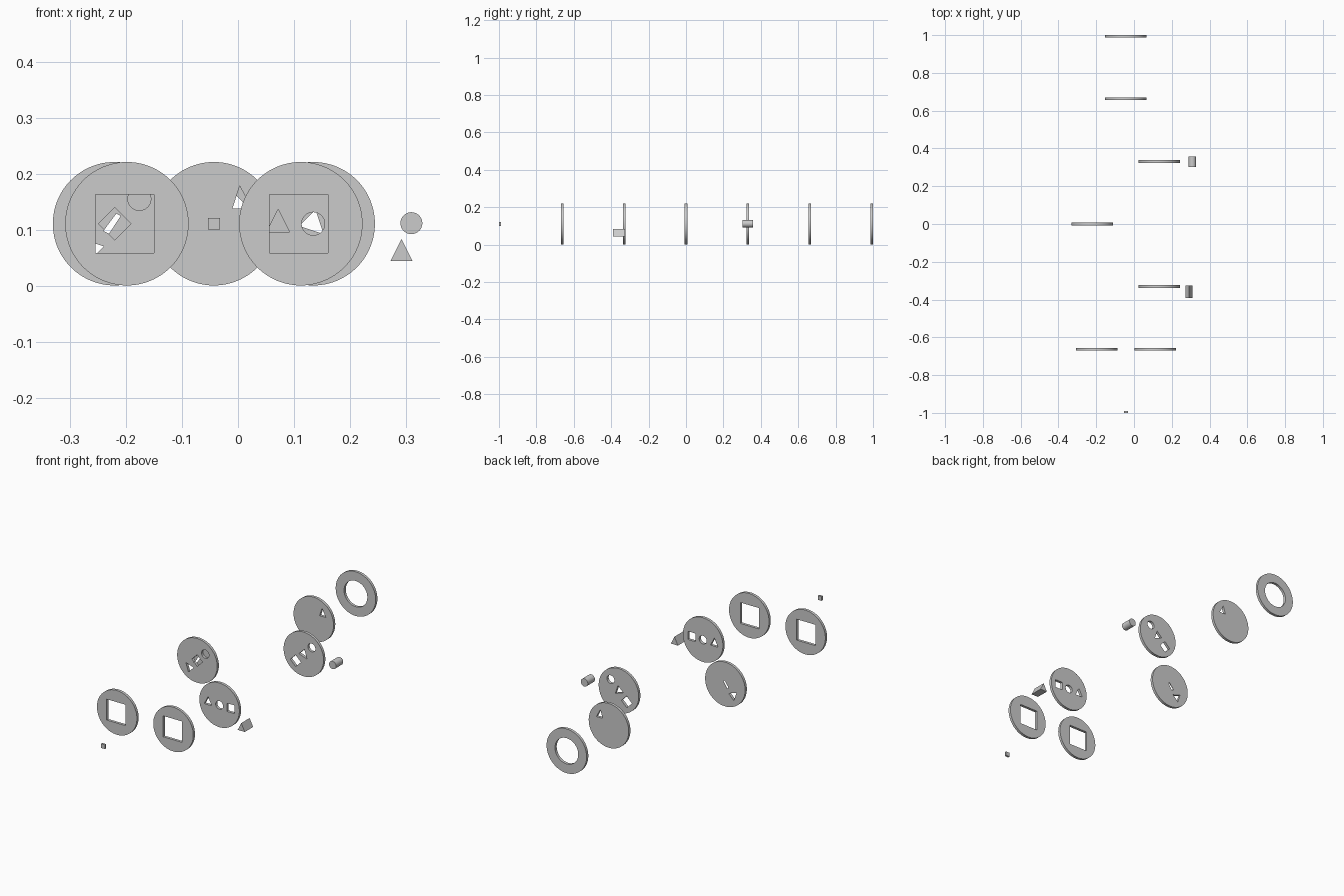
import bpy, bmesh
from math import sin, cos, pi, radians

if "Cube" in bpy.data.objects:
    bpy.data.objects.remove(bpy.data.objects["Cube"])

R, CZ, T = 0.11, 0.111, 0.0136     # disc radius, centre height, thickness
S, OFF = 0.0205, 0.0625            # hole half size, hole offset from disc centre


def circle(x, y, r, n=64):
    return [(x + r * cos(2 * pi * i / n), y + r * sin(2 * pi * i / n)) for i in range(n)]


def square(x, y, h):
    return [(x - h, y - h), (x + h, y - h), (x + h, y + h), (x - h, y + h)]


def triangle(x, y, h):
    return [(x - h, y - 0.73 * h), (x + h, y - 0.73 * h), (x, y + 1.27 * h)]


def turn(pts, deg):
    c, s = cos(radians(deg)), sin(radians(deg))
    return [(x * c - y * s, x * s + y * c) for x, y in pts]


def plate(name, loops, x, y, z=CZ, depth=T):
    """Extruded flat profile standing upright; inner loops become holes."""
    cu = bpy.data.curves.new(name, 'CURVE')
    cu.dimensions, cu.fill_mode, cu.extrude = '2D', 'BOTH', depth / 2
    for pts in loops:
        sp = cu.splines.new('POLY')
        sp.points.add(len(pts) - 1)
        for p, (px, py) in zip(sp.points, pts):
            p.co = (px, py, 0, 1)
        sp.use_cyclic_u = True
    tmp = bpy.data.objects.new(name, cu)
    bpy.context.collection.objects.link(tmp)
    bpy.context.view_layer.update()
    me = bpy.data.meshes.new_from_object(tmp.evaluated_get(bpy.context.evaluated_depsgraph_get()))
    bpy.data.objects.remove(tmp)
    bm = bmesh.new()
    bm.from_mesh(me)
    bmesh.ops.remove_doubles(bm, verts=bm.verts, dist=1e-5)
    bmesh.ops.recalc_face_normals(bm, faces=bm.faces)
    bm.to_mesh(me)
    bm.free()
    ob = bpy.data.objects.new(name, me)
    bpy.context.collection.objects.link(ob)
    ob.location = (x, y, z)
    ob.rotation_euler.x = pi / 2
    return ob


rim = circle(0, 0, R, 96)

# front small block and the two square-window discs
plate("small_block", [square(0, 0, 0.0105)], -0.043, -0.995, CZ, 0.010)
for name, x in (("window_disc_left", -0.198), ("window_disc_right", 0.112)):
    win = square((-0.202 if x < 0 else 0.108) - x, 0, 0.052)
    plate(name, [rim, win], x, -0.662)

# disc with triangle, circle and square in a level row
plate("level_hole_disc", [rim, triangle(-OFF, 0, S), circle(0, 0, S), square(OFF, 0, S)], 0.134, -0.331)

# disc with an open triangle, and square and circle pockets nearly closed at the back
slit = [(-0.020, -0.013), (0.003, 0.018), (0.011, 0.014), (-0.010, -0.018)]
pocket_disc = plate("pocket_disc", [rim, turn(triangle(-OFF, 0, S), 45), slit], -0.220, 0)
for prof in (square(0, 0, S), circle(OFF, 0, S)):
    cutter = plate("pocket_cutter", [turn(prof, 45)], -0.220, -0.0022, CZ, T + 0.0016)
    cutter.hide_render = True
    mod = pocket_disc.modifiers.new("pocket", 'BOOLEAN')
    mod.operation, mod.solver, mod.object = 'DIFFERENCE', 'EXACT', cutter
    bpy.context.view_layer.objects.active = pocket_disc
    bpy.ops.object.modifier_apply(modifier=mod.name)
    bpy.data.objects.remove(cutter)

# disc with the three holes on a diagonal
plate("diagonal_hole_disc",
      [rim] + [turn(p, 225) for p in (circle(-OFF, 0, S), triangle(0, 0, S), square(OFF, 0, S))],
      0.134, 0.331)

# disc with a single triangle, and the rear ring
plate("single_hole_disc", [rim, [(0.033, 0.027), (0.068, 0.027), (0.046, 0.067)]], -0.043, 0.662)
plate("rear_ring", [rim, circle(0, 0, 0.064, 96)], -0.043, 0.993)

# loose pegs
plate("round_peg", [circle(0, 0, 0.0195)], 0.309, 0.330, 0.112, 0.056)
plate("triangle_peg", [triangle(0, 0, 0.0195)], 0.2915, -0.358, 0.059, 0.066)

# smooth round walls, sharp edges elsewhere
for ob in bpy.context.scene.objects:
    ob.select_set(True)
    bpy.context.view_layer.objects.active = ob
bpy.ops.object.shade_smooth_by_angle(angle=radians(30))
